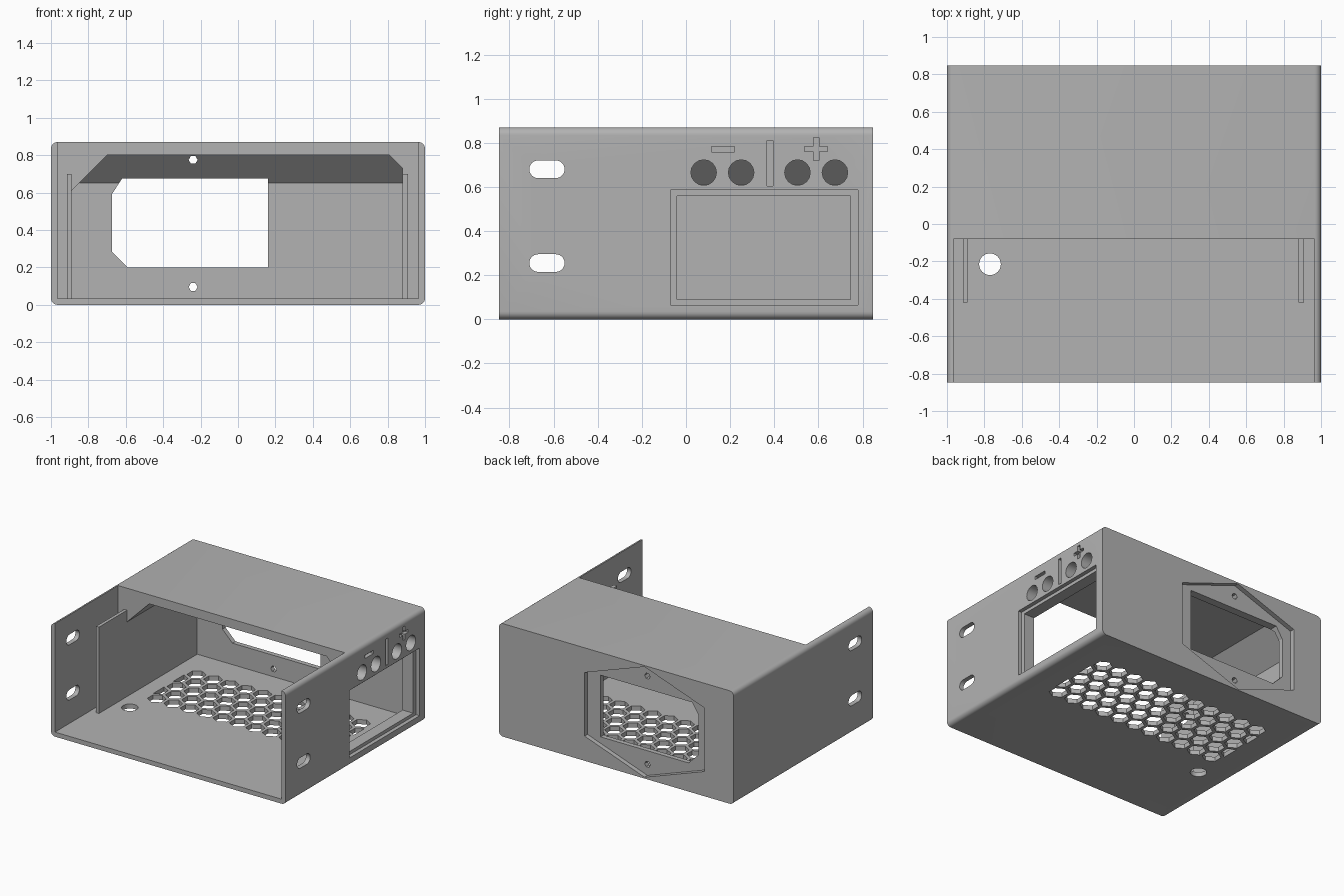
import bpy, bmesh, math
from mathutils import Vector

cube = bpy.data.objects.get("Cube")
if cube:
    bpy.data.objects.remove(cube, do_unlink=True)

# Single grey plastic
grey = bpy.data.materials.new("grey_plastic")
grey.use_nodes = True
colour = (0.45, 0.45, 0.45, 1)
grey.diffuse_color = colour
grey.node_tree.nodes["Principled BSDF"].inputs["Base Color"].default_value = colour


def place(axis, p, d):
    """2D point p and depth d along the extrusion axis, as a 3D point."""
    a, b = p
    return {"x": (d, a, b), "y": (a, d, b), "z": (a, b, d)}[axis]


def prism(bm, axis, pts, start, end):
    lo = [bm.verts.new(place(axis, p, start)) for p in pts]
    hi = [bm.verts.new(place(axis, p, end)) for p in pts]
    n = len(pts)
    bm.faces.new(lo)
    bm.faces.new(hi)
    for i in range(n):
        j = (i + 1) % n
        bm.faces.new((lo[i], lo[j], hi[j], hi[i]))


def make(name, bm):
    bmesh.ops.recalc_face_normals(bm, faces=bm.faces)
    mesh = bpy.data.meshes.new(name)
    bm.to_mesh(mesh)
    bm.free()
    mesh.materials.append(grey)
    obj = bpy.data.objects.new(name, mesh)
    bpy.context.collection.objects.link(obj)
    return obj


def solid(name, axis, shapes, start, end):
    bm = bmesh.new()
    for pts in shapes:
        prism(bm, axis, pts, start, end)
    return make(name, bm)


def rect(a0, a1, b0, b1):
    return [(a0, b0), (a1, b0), (a1, b1), (a0, b1)]


def disc(a, b, r, n=16):
    return [(a + r * math.cos(math.tau * i / n), b + r * math.sin(math.tau * i / n))
            for i in range(n)]


def rounded(a0, a1, b0, b1, r, n=6):
    """Rounded rectangle; with r at half the height it is a slot."""
    corners = [(a1 - r, b1 - r), (a0 + r, b1 - r), (a0 + r, b0 + r), (a1 - r, b0 + r)]
    pts = []
    for k, (a, b) in enumerate(corners):
        for i in range(n + 1):
            t = math.pi / 2 * (k + i / n)
            pts.append((a + r * math.cos(t), b + r * math.sin(t)))
    return pts


def cut(target, cutter):
    mod = target.modifiers.new("cut", "BOOLEAN")
    mod.operation = "DIFFERENCE"
    mod.solver = "EXACT"
    mod.object = cutter
    deps = bpy.context.evaluated_depsgraph_get()
    mesh = bpy.data.meshes.new_from_object(target.evaluated_get(deps))
    target.modifiers.clear()
    target.data = mesh
    bpy.data.objects.remove(cutter, do_unlink=True)


FRONT, BACK, LIP = -0.848, 0.848, -0.08

# Outer case, rounded along its long edges
case = solid("case", "y", [rounded(-1, 1, 0, 0.87, 0.035)], FRONT, BACK)

# Open tray at the front
cut(case, solid("tray_cut", "y", [rect(-0.965, 0.965, 0.035, 1.2)], -1, LIP))

# Inner cavity, sloped under the lid at both sides and at the back
bm = bmesh.new()
prism(bm, "y", [(-0.89, 0.035), (0.88, 0.035), (0.88, 0.73), (0.81, 0.80),
                (-0.70, 0.80), (-0.89, 0.61)], LIP - 0.1, 0.775)
geom = bm.verts[:] + bm.edges[:] + bm.faces[:]
bmesh.ops.bisect_plane(bm, geom=geom, plane_co=Vector((0, 0.775, 0.65)),
                       plane_no=Vector((0, 1, 1)), clear_outer=True)
bmesh.ops.holes_fill(bm, edges=[e for e in bm.edges if e.is_boundary], sides=0)
cut(case, make("cavity_cut", bm))

# Mounting slots through both side walls
cut(case, solid("slot_cut", "x",
                [rounded(-0.71, -0.55, z - 0.04, z + 0.04, 0.0399) for z in (0.255, 0.68)],
                -1.2, 1.2))

# Display window with a stepped rim
cut(case, solid("rim_cut", "x", [rect(-0.07, 0.78, 0.065, 0.585)], 0.97, 1.1))
cut(case, solid("window_cut", "x", [rect(-0.04, 0.745, 0.09, 0.56)], 0.8, 1.1))

# Terminal holes
cut(case, solid("terminal_cut", "x",
                [disc(y, 0.665, 0.058) for y in (0.08, 0.25, 0.505, 0.675)], 0.8, 1.1))

# Engraved minus, divider and plus
plus = []
for k in range(4):
    c, s = round(math.cos(k * math.pi / 2)), round(math.sin(k * math.pi / 2))
    for a, b in ((0.052, -0.012), (0.052, 0.012), (0.012, 0.012)):
        plus.append((0.59 + a * c - b * s, 0.772 + a * s + b * c))
cut(case, solid("mark_cut", "x", [rect(0.115, 0.22, 0.758, 0.783),
                                  rect(0.368, 0.394, 0.605, 0.81), plus], 0.97, 1.1))

# Power inlet: recessed hexagon, chamfered opening, two screw holes
cut(case, solid("inlet_recess_cut", "y",
                [[(0.27, 0.19), (0.27, 0.68), (-0.24, 0.86),
                  (-0.75, 0.68), (-0.75, 0.19), (-0.24, 0.01)]], 0.812, 1))
cut(case, solid("inlet_cut", "y",
                [[(-0.675, 0.285), (-0.59, 0.20), (0.16, 0.20),
                  (0.16, 0.675), (-0.62, 0.675), (-0.675, 0.59)]], 0.5, 1))
cut(case, solid("screw_cut", "y", [disc(-0.24, z, 0.024, 6) for z in (0.095, 0.775)], 0.55, 1))

# Honeycomb vent in the floor, with half cells closing every other row
PITCH, RADIUS, ROWS, COLS = 0.14, 0.067, 5, 11
hexes = []
for row in range(ROWS):
    odd = row % 2
    for col in range(COLS + odd):
        cx = -0.77 + PITCH * (col + (0 if odd else 0.5))
        cy = 0.012 + row * PITCH * 0.866
        cell = []
        for i in range(6):
            t = math.pi / 6 + math.pi / 3 * i
            cell.append((cx + RADIUS * math.cos(t), cy + RADIUS * math.sin(t)))
        if odd and col == 0:
            cell = [p for p in cell if p[0] > cx - 0.001]
        elif odd and col == COLS:
            cell = [p for p in cell if p[0] < cx + 0.001]
        hexes.append(cell)
cut(case, solid("vent_cut", "z", hexes, -0.1, 0.1))

# Cable hole in the floor
cut(case, solid("cable_cut", "z", [disc(-0.77, -0.215, 0.058, 32)], -0.1, 0.1))

# Guide plates standing in the tray
solid("right_guide_plate", "x", [rect(-0.42, LIP, 0.035, 0.70)], -0.915, -0.89)
solid("left_guide_plate", "x", [rect(-0.42, LIP, 0.035, 0.70)], 0.88, 0.91)

# Smooth the rounded edges, keep the corners crisp
bpy.ops.object.select_all(action="DESELECT")
case.select_set(True)
bpy.context.view_layer.objects.active = case
bpy.ops.object.shade_smooth_by_angle(angle=math.radians(25))
